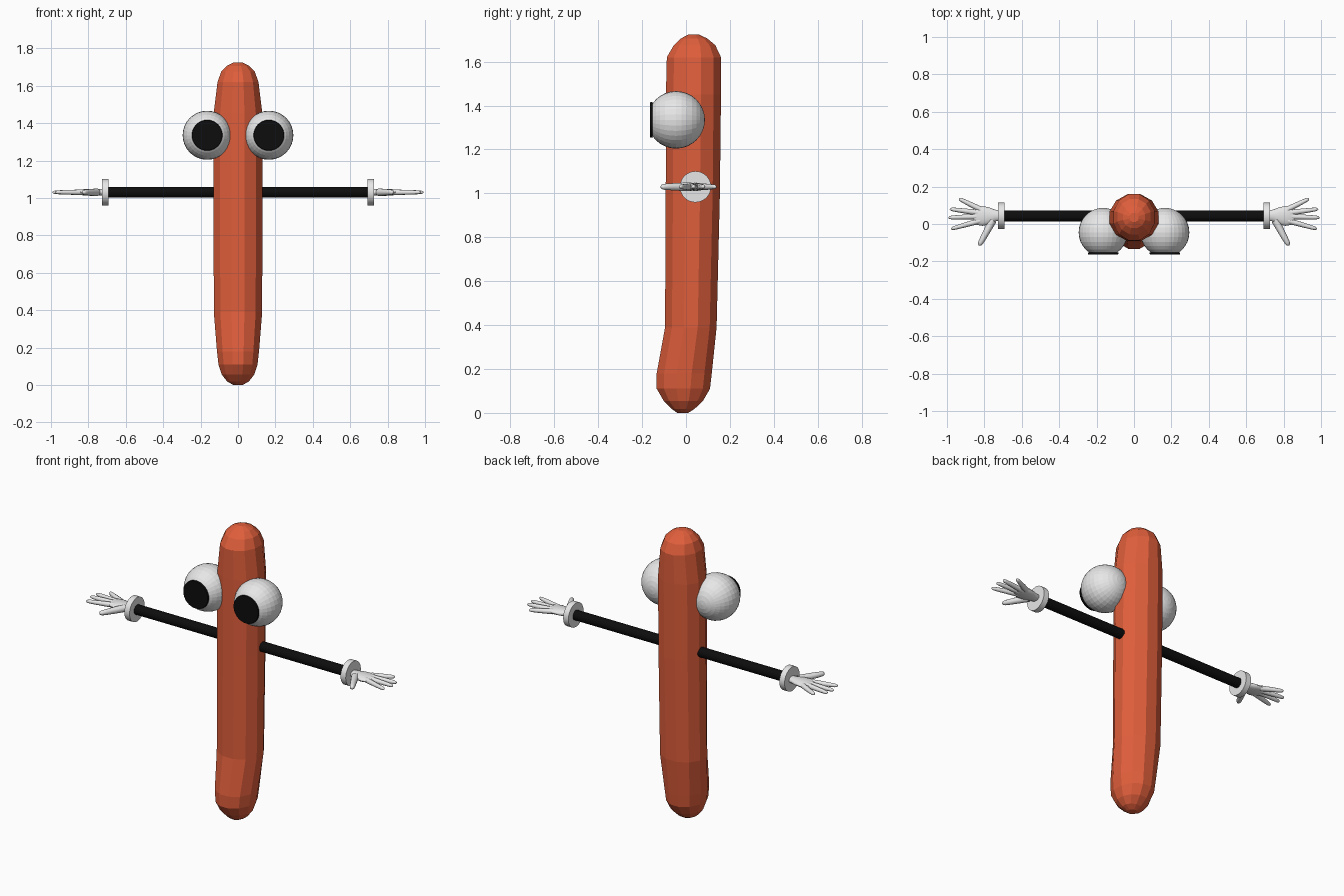
import bpy, bmesh, math
from mathutils import Vector

if "Cube" in bpy.data.objects:
    bpy.data.objects.remove(bpy.data.objects["Cube"])


def material(name, rgb):
    m = bpy.data.materials.new(name)
    m.diffuse_color = (*rgb, 1)
    m.use_nodes = True
    m.node_tree.nodes["Principled BSDF"].inputs["Base Color"].default_value = m.diffuse_color
    return m


RED = material("orange_red", (0.74, 0.112, 0.044))
WHITE = material("white", (0.8, 0.8, 0.8))
BLACK = material("black", (0.004, 0.004, 0.004))


def loft(bm, rings, u, v, sides, phase=0.0):
    """Closed skin through rings of (centre, u radius, v radius)."""
    loops = []
    for c, ru, rv in rings:
        angles = [2 * math.pi * (i + phase) / sides for i in range(sides)]
        loops.append([bm.verts.new(Vector(c) + u * ru * math.cos(a) + v * rv * math.sin(a))
                      for a in angles])
    for a, b in zip(loops, loops[1:]):
        for i in range(sides):
            j = (i + 1) % sides
            bm.faces.new((a[i], a[j], b[j], b[i]))
    bm.faces.new(loops[0])
    bm.faces.new(loops[-1])


def finish(bm, name, mat, smooth=None):
    bmesh.ops.recalc_face_normals(bm, faces=bm.faces)
    me = bpy.data.meshes.new(name)
    bm.to_mesh(me)
    bm.free()
    me.materials.append(mat)
    ob = bpy.data.objects.new(name, me)
    bpy.context.collection.objects.link(ob)
    if smooth:
        bpy.ops.object.select_all(action='DESELECT')
        ob.select_set(True)
        bpy.context.view_layer.objects.active = ob
        bpy.ops.object.shade_smooth_by_angle(angle=math.radians(smooth))


X, Y, Z = Vector((1, 0, 0)), Vector((0, 1, 0)), Vector((0, 0, 1))

# Body: slightly bent faceted sausage (z, y centre, half width, half depth)
profile = [(0.0, -.015, .025, .025), (.018, -.013, .058, .052), (.055, -.012, .087, .09),
           (.11, -.012, .105, .122), (.18, -.008, .113, .126), (.39, .022, .130, .118),
           (1.0, .031, .131, .124), (1.45, .034, .131, .126), (1.62, .036, .110, .124),
           (1.675, .039, .090, .095), (1.706, .037, .060, .060), (1.723, .035, .025, .025)]
bm = bmesh.new()
loft(bm, [((0, y, z), rx * 1.03, ry * 1.03) for z, y, rx, ry in profile], X, Y, 12, 0.5)
finish(bm, "body", RED)

AY, AZ = 0.043, 1.03          # arm axis
EY, EZ, ER = -0.045, 1.335, 0.131  # eye centre and radius

# Fingers and thumb: (base x, y), (tip x, y), base radius
fingers = [((.82, .078), (.935, .135), .014), ((.83, .060), (.985, .080), .014),
           ((.83, .040), (.992, .034), .014), ((.82, .018), (.978, -.026), .014),
           ((.755, .020), (.828, -.115), .019)]

# Palm sections: x, y centre, half width, half thickness
palm = [(.715, .045, .026, .018), (.745, .045, .032, .018), (.775, .043, .046, .019),
        (.81, .043, .053, .018), (.84, .045, .050, .015), (.86, .045, .035, .010)]

for s, side in ((1, "left"), (-1, "right")):
    # Eye: ball flattened at the front
    bm = bmesh.new()
    rings = []
    for i in range(1, 16):
        a = math.pi * i / 16
        if i < 3:
            continue
        r = max(ER * math.sin(a), .002)
        rings.append(((s * .165, EY - ER * math.cos(a), EZ), r, r))
    rings.append(((s * .165, EY + ER, EZ), .002, .002))
    loft(bm, rings, X, Z, 32)
    finish(bm, "eye_" + side, WHITE)

    # Pupil: thin disc on the flat front
    bm = bmesh.new()
    loft(bm, [((s * .165, -.163, EZ), .080, .080), ((s * .165, -.1535, EZ), .082, .082)], X, Z, 32)
    finish(bm, "pupil_" + side, BLACK)

    # Arm
    bm = bmesh.new()
    loft(bm, [((s * x, AY, AZ), .029, .029) for x in (.08, .70)], Y, Z, 16)
    finish(bm, "arm_" + side, BLACK, 40)

    # Glove cuff
    bm = bmesh.new()
    loft(bm, [((s * x, AY, AZ), .071, .071) for x in (.692, .726)], Y, Z, 32)
    finish(bm, "cuff_" + side, WHITE, 40)

    # Hand: palm and five tapered fingers with rounded tips
    bm = bmesh.new()
    loft(bm, [((s * x, y, AZ), w, t) for x, y, w, t in palm], Y, Z, 16)
    for (bx, by), (tx, ty), r in fingers:
        base, tip = Vector((s * bx, by, AZ)), Vector((s * tx, ty, AZ))
        across = (tip - base).normalized().cross(Z)
        steps = ((0, 1.1), (.35, 1), (.7, .85), (.9, .72), (.97, .5), (1, .15))
        loft(bm, [(base.lerp(tip, t), r * k, r * k) for t, k in steps], across, Z, 10)
    finish(bm, "hand_" + side, WHITE, 50)
